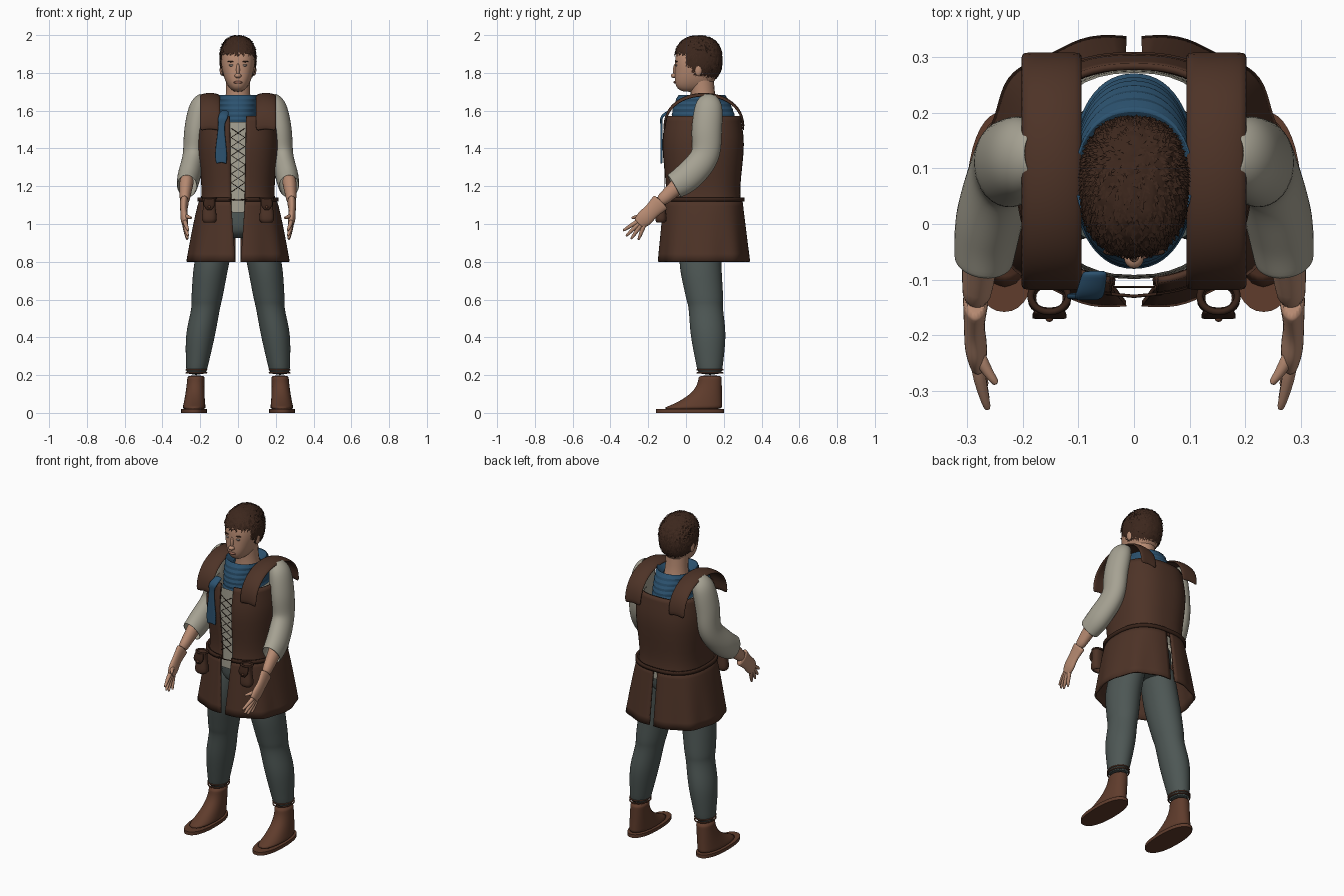
import bpy, bmesh, math, random
from mathutils import Vector

random.seed(4)
if "Cube" in bpy.data.objects:
    bpy.data.objects.remove(bpy.data.objects["Cube"])


def material(name, red, green, blue):
    m = bpy.data.materials.new(name)
    m.use_nodes = True
    m.diffuse_color = (red, green, blue, 1)
    bsdf = m.node_tree.nodes["Principled BSDF"]
    bsdf.inputs["Base Color"].default_value = m.diffuse_color
    bsdf.inputs["Roughness"].default_value = 0.9
    return m


SKIN = material("skin", 0.48, 0.26, 0.17)
LIPS = material("lips", 0.3, 0.13, 0.09)
HAIR = material("dark hair", 0.045, 0.02, 0.012)
SCARF = material("blue cloth", 0.025, 0.085, 0.16)
LINEN = material("linen", 0.38, 0.36, 0.29)
LEATHER = material("brown leather", 0.075, 0.033, 0.02)
DARK = material("dark leather", 0.04, 0.017, 0.01)
WOOL = material("grey wool", 0.075, 0.095, 0.09)
BOOT = material("boot leather", 0.115, 0.045, 0.025)
EYES = material("eye grey", 0.22, 0.18, 0.16)
MID = 0.09  # depth of the body's central axis


def finish(name, bm, mat, mirror=False, thick=0, smooth=0):
    bmesh.ops.recalc_face_normals(bm, faces=bm.faces[:])
    mesh = bpy.data.meshes.new(name)
    bm.to_mesh(mesh)
    bm.free()
    mesh.materials.append(mat)
    ob = bpy.data.objects.new(name, mesh)
    bpy.context.collection.objects.link(ob)
    bpy.ops.object.select_all(action="DESELECT")
    ob.select_set(True)
    bpy.context.view_layer.objects.active = ob
    bpy.ops.object.shade_smooth_by_angle(angle=math.radians(50))
    if mirror:
        ob.modifiers.new("mirror", "MIRROR")
    if thick:
        solid = ob.modifiers.new("thickness", "SOLIDIFY")
        solid.thickness, solid.offset = thick, 0
    if smooth:
        subdivision = ob.modifiers.new("smooth", "SUBSURF")
        subdivision.levels = subdivision.render_levels = smooth


def bridge(bm, rows, closed):
    count = len(rows[0])
    for low, high in zip(rows, rows[1:]):
        for i in range(count if closed else count - 1):
            j = (i + 1) % count
            bm.faces.new((low[i], low[j], high[j], high[i]))


def power(value, p):
    return math.copysign(abs(value) ** (2 / p), value)


def spline(points, steps=4):
    """Smooth curve through a few key points of any dimension."""
    keys = [points[0], *points, points[-1]]
    result = []
    for a, b, c, d in zip(keys, keys[1:], keys[2:], keys[3:]):
        for i in range(steps):
            t = i / steps
            result.append([q + t * (r - p) / 2 + t * t * (p - 2.5 * q + 2 * r - s / 2)
                           + t ** 3 * (3 * (q - r) + s - p) / 2 for p, q, r, s in zip(a, b, c, d)])
    return result + [list(points[-1])]


def loft(name, rings, mat, ratio=1, sides=20, p=2, follow=False, caps=True, opening=None, ripple=0, **options):
    """Rings are x, y, z, half width and optionally half depth.
    An opening (front gap at bottom, at top, back gap) makes one open half."""
    bm = bmesh.new()
    rows = []
    last = len(rings) - 1
    for k, ring in enumerate(rings):
        centre, wide = Vector(ring[:3]), ring[3]
        deep = ring[4] if len(ring) > 4 else wide * ratio
        across, along = Vector((1, 0, 0)), Vector((0, 1, 0))
        if follow:
            tangent = Vector(rings[min(k + 1, last)][:3]) - Vector(rings[max(k - 1, 0)][:3])
            tangent.normalize()
            across = (across - tangent * across.dot(tangent)).normalized()
            along = tangent.cross(across)
        start, end = 0, math.tau * (1 - 1 / sides)
        if opening:
            bottom, top, back = opening
            front = bottom + (top - bottom) * k / last
            start = math.asin((front / wide) ** (p / 2))
            end = math.pi - math.asin((back / wide) ** (p / 2))
        row = []
        for i in range(sides):
            angle = start + (end - start) * i / (sides - 1)
            swell = 1 + ripple * (1 - k / last) * math.sin(9 * angle)
            row.append(bm.verts.new(centre + across * wide * swell * power(math.sin(angle), p)
                                    - along * deep * swell * power(math.cos(angle), p)))
        rows.append(row)
    bridge(bm, rows, not opening)
    if caps and not opening:
        bm.faces.new(rows[0])
        bm.faces.new(rows[-1])
    finish(name, bm, mat, **options)


def strip(name, path, mat, droop=0, **options):
    """A band along a path of x, y, z and half width."""
    bm = bmesh.new()
    rows = [[bm.verts.new((x + wide * i / 2, y, z - droop * i * i)) for i in range(-2, 3)]
            for x, y, z, wide in path]
    bridge(bm, rows, False)
    finish(name, bm, mat, **options)


def inflate(bm, centre, size, p):
    for v in bm.verts:
        v.co = Vector(c + s * power(d, p) for c, s, d in zip(centre, size, v.co))


def ball(name, centre, size, mat, mirror=False):
    bm = bmesh.new()
    bmesh.ops.create_uvsphere(bm, u_segments=16, v_segments=10, radius=1)
    inflate(bm, centre, size, 2)
    finish(name, bm, mat, mirror)


def cord(name, points, radius, mat, cyclic=False):
    curve = bpy.data.curves.new(name, "CURVE")
    curve.dimensions = "3D"
    curve.bevel_depth, curve.bevel_resolution = radius, 2
    line = curve.splines.new("POLY")
    line.points.add(len(points) - 1)
    for point, place in zip(line.points, points):
        point.co = (*place, 1)
    line.use_cyclic_u = cyclic
    curve.materials.append(mat)
    bpy.context.collection.objects.link(bpy.data.objects.new(name, curve))


def ellipse(x, y, z, wide, deep, count=24):
    angles = [math.tau * i / count for i in range(count)]
    return [(x + wide * math.sin(a), y + deep * math.cos(a), z) for a in angles]


# Head with a narrowing jaw, neck and face
bm = bmesh.new()
bmesh.ops.create_uvsphere(bm, u_segments=40, v_segments=28, radius=1)
for v in bm.verts:
    v.co = Vector(power(d, 2.5) for d in v.co)
    drop = max(0, -v.co.z)
    v.co.x *= 1 - 0.25 * drop
    v.co.y -= 0.35 * drop ** 2
inflate(bm, (0, 0.06, 1.84), (0.088, 0.118, 0.14), 2)
finish("head", bm, SKIN)
loft("neck", spline([(0, 0.1, 1.58, 0.08), (0, MID, 1.68, 0.065), (0, 0.08, 1.8, 0.065)]), SKIN)
ball("nose_tip", (0, -0.06, 1.785), (0.018, 0.02, 0.013), SKIN)
ball("nose_bridge", (0, -0.055, 1.815), (0.01, 0.014, 0.035), SKIN)
ball("ears", (0.087, 0.065, 1.815), (0.01, 0.02, 0.03), SKIN, True)
ball("eyes", (0.034, -0.05, 1.84), (0.015, 0.007, 0.006), EYES, True)
ball("brows", (0.036, -0.05, 1.86), (0.02, 0.007, 0.004), HAIR, True)
ball("mouth", (0, -0.058, 1.75), (0.025, 0.008, 0.007), LIPS)

# Cropped hair: a rough cap trimmed along the hairline, covered in short tufts
bm = bmesh.new()
bmesh.ops.create_icosphere(bm, subdivisions=5, radius=1)
skull = Vector((0, 0.066, 1.868))
inflate(bm, skull, (0.096, 0.126, 0.129), 2.4)
for v in bm.verts:
    v.co = skull + (v.co - skull) * random.uniform(0.98, 1.02)


def below_hairline(face):
    x, y, z = face.calc_center_median()
    line = 1.9 if y < 0 else 1.83 if y < 0.03 else 1.81 - y / 4
    return z < line + random.uniform(-0.01, 0.01)


bmesh.ops.delete(bm, geom=[f for f in bm.faces if below_hairline(f)], context="FACES")
for face in random.sample(list(bm.faces), 1500):
    root = face.calc_center_median()
    outward = (root - skull).normalized()
    flow = Vector((random.uniform(-0.4, 0.4), -0.4, -0.8))
    flow = (flow - outward * outward.dot(flow)).normalized()
    side = outward.cross(flow) * 0.004
    tip = root + flow * 0.014 + outward * 0.003
    bm.faces.new([bm.verts.new(corner) for corner in (root + side, root - side, tip)])
finish("hair", bm, HAIR)

# Linen shirt with bent sleeves
loft("shirt_body", spline([(0, MID, 1.06, 0.175), (0, MID, 1.3, 0.172), (0, MID, 1.54, 0.168)]),
     LINEN, ratio=1.08, sides=40, p=2.4, caps=False)
loft("sleeves", spline([(0.17, 0.125, 1.665, 0.035), (0.2, 0.12, 1.62, 0.055), (0.222, 0.11, 1.5, 0.061),
                        (0.235, 0.1, 1.36, 0.057), (0.26, 0.01, 1.25, 0.059), (0.27, -0.065, 1.2, 0.052)]),
     LINEN, ratio=1.3, follow=True, caps=False, mirror=True, thick=0.004, smooth=1)

# Forearms, hands and fingers fanned around the palm
loft("forearms", spline([(0.27, 0, 1.24, 0.04), (0.284, -0.14, 1.115, 0.025)]),
     SKIN, ratio=1.25, follow=True, mirror=True, smooth=1)
loft("palms", spline([(0.284, -0.13, 1.12, 0.024), (0.287, -0.18, 1.07, 0.019), (0.284, -0.22, 1.03, 0.02),
                      (0.28, -0.25, 1, 0.015)]), SKIN, ratio=2.2, follow=True, mirror=True, smooth=1)
for finger, fan, reach, turn in (("thumb", 0.2, 0.09, 0.04), ("index_finger", 0.57, 0.16, 0.024),
                                 ("middle_finger", 0.77, 0.165, 0.022), ("ring_finger", 0.96, 0.16, 0.02),
                                 ("little_finger", 1.2, 0.145, 0.018)):
    path = []
    for t in (0.3, 0.6, 0.9, 1):
        path.append((0.286 - turn * t ** 2, -0.2 - reach * t * math.cos(fan),
                     1.05 - reach * t * math.sin(fan), 0.014 - 0.008 * t ** 3))
    loft(finger, path, SKIN, sides=10, follow=True, mirror=True, smooth=1)

# Leather vest, shoulder straps and flared split skirt
loft("vest", spline([(0, MID, 1.11, 0.192), (0, MID, 1.2, 0.188), (0, MID, 1.42, 0.206), (0, MID, 1.57, 0.189)]),
     LEATHER, ratio=1.02, sides=30, p=2.5, opening=(0.034, 0.044, 0), mirror=True, thick=0.012)
strap = []
for i in range(17):
    angle = math.pi * i / 16
    strap.append((0.148, 0.095 - 0.21 * math.cos(angle), 1.5 + 0.19 * abs(math.sin(angle)) ** 0.8, 0.055))
strip("shoulder_straps", strap, LEATHER, droop=0.003, mirror=True, thick=0.012, smooth=1)
skirt = []
for i in range(9):
    flare = 1 - i / 8
    skirt.append((0, MID + 0.005 * flare, 1.135 - 0.335 * flare, 0.197 + 0.067 * flare ** 0.8, 0.203 + 0.034 * flare))
loft("skirt", skirt, LEATHER, sides=50, p=2.5, opening=(0.014, 0.038, 0.014), ripple=0.02, mirror=True, thick=0.01)
loft("belt", [(0, MID, z, 0.208) for z in (1.12, 1.14)], DARK, ratio=1.02, sides=40, p=2.5,
     opening=(0.04, 0.04, 0), mirror=True, thick=0.014)
cord("belt_cord", [(-0.05, -0.125, 1.13), (0, -0.13, 1.127), (0.05, -0.125, 1.13)], 0.003, DARK)

# Belt pouches with rolled rims and front flaps
loft("pouches", spline([(0.152, -0.133, 1.01, 0.026), (0.152, -0.133, 1.03, 0.036), (0.152, -0.133, 1.1, 0.029),
                        (0.152, -0.133, 1.135, 0.033)]),
     LEATHER, ratio=0.75, p=2.5, caps=False, mirror=True, thick=0.006)
strip("pouch_flaps", spline([(0.152, -0.156, 1.135, 0.026), (0.152, -0.167, 1.1, 0.03), (0.152, -0.165, 1.075, 0.012)]),
      DARK, mirror=True, thick=0.006)
ball("pouch_buttons", (0.152, -0.17, MID + 1), (0.007, 0.006, 0.007), BOOT, True)

# Criss-cross lacing, pouch rims and ankle ties on both sides
for side, sign in (("left", 1), ("right", -1)):
    lace = [(sign * 0.036 * (-1) ** i, -0.113, 1.17 + 0.048 * i) for i in range(8)]
    cord(side + "_lace", lace, 0.002, DARK)
    cord(side + "_pouch_rim", ellipse(sign * 0.152, -0.13, 1.137, 0.034, 0.028), 0.006, DARK, True)
    for end, height in (("upper", 0.228), ("lower", 0.212)):
        cord(f"{side}_{end}_ankle_tie", ellipse(sign * 0.22, 0.127, height, 0.054, 0.068), 0.004, BOOT, True)

# Wrapped neck scarf with a hanging tail
folds = []
for i in range(13):
    rise = i / 12
    fold = 0.005 * (-1) ** i
    folds.append((0, 0.095 - 0.012 * rise, 1.525 + 0.165 * rise, 0.107 + fold, 0.172 - 0.05 * rise ** 2 + fold))
folds.append((0, MID, 1.65, 0.07, 0.075))
loft("scarf", folds, SCARF, sides=28, p=2.2, caps=False, smooth=1)
strip("scarf_tail", spline([(-0.07, -0.085, 1.6, 0.022), (-0.08, -0.127, 1.57, 0.026), (-0.088, -0.13, 1.52, 0.018),
                            (-0.09, -0.13, 1.38, 0.032), (-0.088, -0.13, 1.325, 0.027)]),
      SCARF, droop=0.002, thick=0.012, smooth=1)

# Trousers
loft("hips", spline([(0, MID, 0.925, 0.1), (0, MID, 0.97, 0.15), (0, MID, 1.08, 0.155)]), WOOL, ratio=0.9)
loft("legs", spline([(0.09, 0.085, 1, 0.09), (0.138, 0.076, 0.8, 0.094), (0.163, 0.097, 0.62, 0.084),
                     (0.172, 0.105, 0.55, 0.077), (0.2, 0.118, 0.4, 0.077), (0.222, 0.127, 0.2, 0.052)]),
     WOOL, ratio=1.2, mirror=True, smooth=1)

# Boots that lengthen towards the toe, and flat soles
boots = []
for i in range(10):
    t = i / 9
    boots.append((0.222 + 0.011 * t, 0.128 - 0.105 * t ** 2.5, 0.2 - 0.185 * t,
                  0.046 + 0.018 * t ** 2, 0.062 + 0.11 * t ** 2.5))
loft("boots", boots, BOOT, p=2.2, mirror=True, smooth=1)
loft("soles", [(0.233, 0.022, z, 0.069, 0.18) for z in (0, 0.02)], BOOT, sides=40, p=2.3, mirror=True)
